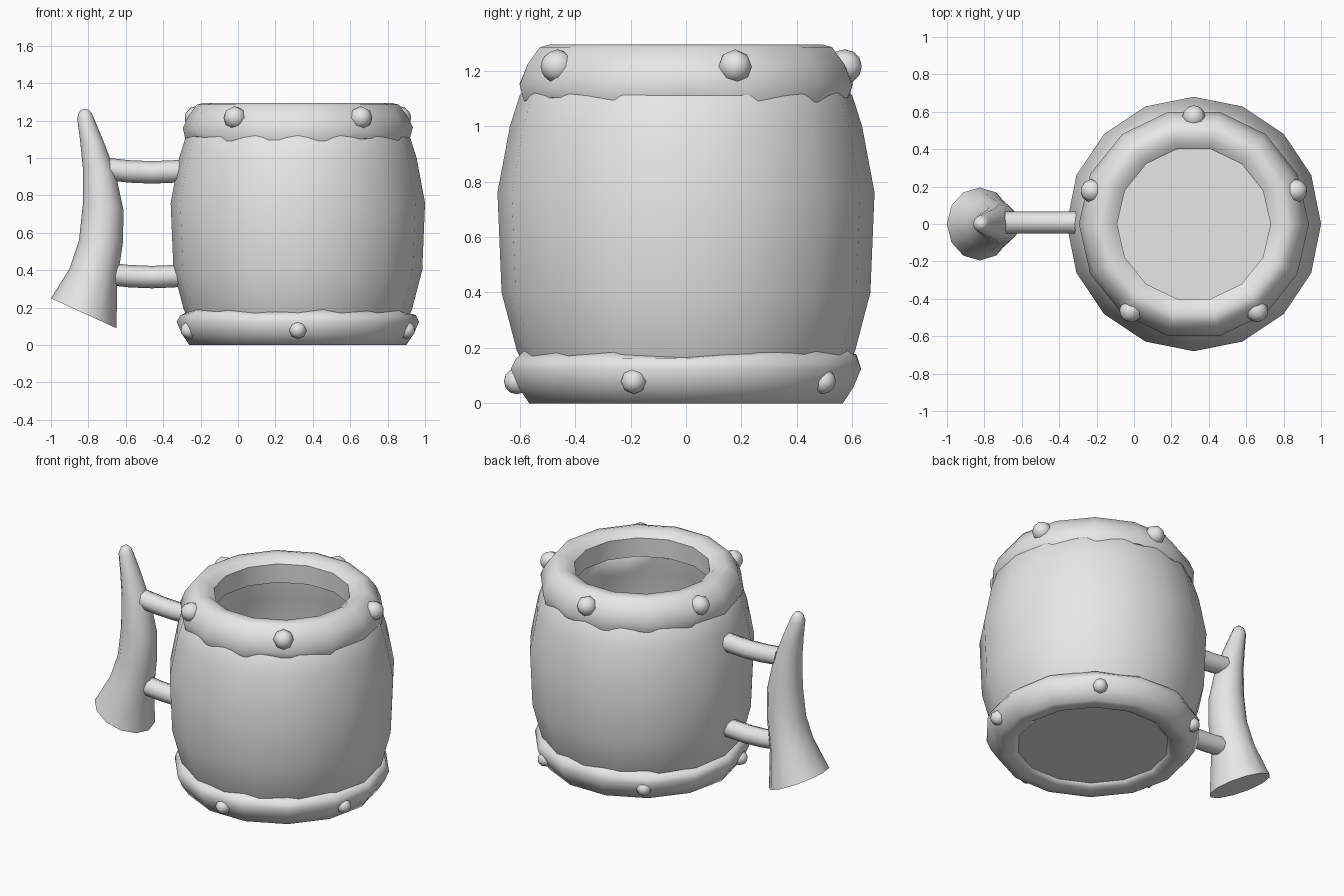
import bpy, bmesh, math, random
from mathutils import Vector

random.seed(4)
if "Cube" in bpy.data.objects:
    bpy.data.objects.remove(bpy.data.objects["Cube"])

CENTRE_X = 0.32

grey = bpy.data.materials.new("plain grey")
grey.use_nodes = True
grey.diffuse_color = (0.8, 0.8, 0.8, 1)
grey.node_tree.nodes["Principled BSDF"].inputs["Base Color"].default_value = (0.8, 0.8, 0.8, 1)


def finish(bm, name, angle=50):
    bmesh.ops.recalc_face_normals(bm, faces=bm.faces)
    mesh = bpy.data.meshes.new(name)
    bm.to_mesh(mesh)
    bm.free()
    mesh.materials.append(grey)
    obj = bpy.data.objects.new(name, mesh)
    bpy.context.collection.objects.link(obj)
    bpy.ops.object.select_all(action="DESELECT")
    obj.select_set(True)
    bpy.context.view_layer.objects.active = obj
    bpy.ops.object.shade_smooth_by_angle(angle=math.radians(angle))
    return obj


def skin(name, rings, closed=False, angle=50):
    """Join a list of point rings, capping the ends or closing the loop."""
    bm = bmesh.new()
    rows = [[bm.verts.new(p) for p in ring] for ring in rings]
    pairs = list(zip(rows, rows[1:]))
    if closed:
        pairs.append((rows[-1], rows[0]))
    else:
        bm.faces.new(rows[0])
        bm.faces.new(rows[-1])
    n = len(rows[0])
    for a, b in pairs:
        for i in range(n):
            j = (i + 1) % n
            bm.faces.new((a[i], a[j], b[j], b[i]))
    return finish(bm, name, angle)


def lathe(name, profile, sides, closed=False, wobble=(), angle=50):
    """Turn a profile of (radius, height); wobble lists the hand-cut rows."""
    rings = []
    for k, (r, z) in enumerate(profile):
        ring = []
        for i in range(sides):
            a = math.tau * i / sides
            dz = random.uniform(-0.015, 0.015) if k in wobble else 0
            ring.append((CENTRE_X + r * math.cos(a), r * math.sin(a), z + dz))
        rings.append(ring)
    return skin(name, rings, closed, angle)


# Hollow barrel body with a recessed base and an uneven inner lip
lathe("barrel_body", [
    (0.52, 0.025), (0.565, 0.10), (0.61, 0.19), (0.665, 0.40), (0.68, 0.76),
    (0.635, 1.00), (0.60, 1.11), (0.55, 1.17), (0.49, 1.16), (0.45, 1.12), (0.47, 1.00),
    (0.545, 0.70), (0.52, 0.30), (0.48, 0.10)], 16, wobble=(8, 9))

# Thick bands round the rim and the foot
lathe("rim_band", [
    (0.41, 1.255), (0.45, 1.285), (0.50, 1.295), (0.54, 1.285), (0.585, 1.225),
    (0.615, 1.15), (0.60, 1.10), (0.51, 1.09), (0.415, 1.13)], 14, True, (5, 6))
lathe("foot_band", [
    (0.455, 0.025), (0.485, 0.005), (0.53, 0.0), (0.58, 0.0), (0.62, 0.06), (0.648, 0.125),
    (0.63, 0.165), (0.595, 0.18), (0.50, 0.15), (0.46, 0.08)], 14, True, (6, 7), 180)


# Five studs on each band
def studs(name, start, distance, height, size):
    for k in range(5):
        a = math.radians(start + 72 * k)
        bm = bmesh.new()
        bmesh.ops.create_uvsphere(bm, u_segments=8, v_segments=6, radius=size)
        bmesh.ops.rotate(bm, verts=bm.verts,
                         matrix=Vector((math.cos(a), math.sin(a), 0)).to_track_quat("Z", "Y").to_matrix())
        bmesh.ops.translate(bm, verts=bm.verts, vec=(
            CENTRE_X + distance * math.cos(a), distance * math.sin(a), height))
        finish(bm, f"{name}_{k + 1}", 60)


studs("rim_stud", 90, 0.572, 1.215, 0.062)
studs("foot_stud", -90, 0.61, 0.08, 0.047)

# Curved horn grip: left edge, right edge and half depth of each section
sections = [
    (-1.00, 0.25, -0.65, 0.09, 0.195), (-0.90, 0.41, -0.645, 0.35, 0.145),
    (-0.85, 0.56, -0.615, 0.55, 0.12), (-0.83, 0.75, -0.612, 0.72, 0.105),
    (-0.83, 0.95, -0.655, 0.92, 0.085), (-0.845, 1.10, -0.715, 1.08, 0.065),
    (-0.86, 1.21, -0.765, 1.20, 0.048), (-0.85, 1.245, -0.782, 1.24, 0.034),
    (-0.83, 1.262, -0.80, 1.26, 0.015)]
horn = []
for x0, z0, x1, z1, depth in sections:
    ring = []
    for i in range(12):
        a = math.tau * i / 12
        t = 0.5 + 0.5 * math.cos(a)
        ring.append((x0 + (x1 - x0) * t, depth * math.sin(a), z0 + (z1 - z0) * t))
    horn.append(ring)
skin("horn_grip", horn, angle=60)

# Two slightly sagging bars from the grip to the barrel
for name, height in (("upper_bar", 0.94), ("lower_bar", 0.38)):
    bar = []
    for x, sag in ((-0.69, 0), (-0.58, -0.012), (-0.46, -0.017), (-0.34, -0.012), (-0.24, 0)):
        bar.append([(x, 0.008 + 0.06 * math.cos(math.tau * i / 8),
                     height + sag + 0.06 * math.sin(math.tau * i / 8)) for i in range(8)])
    skin(name, bar)
